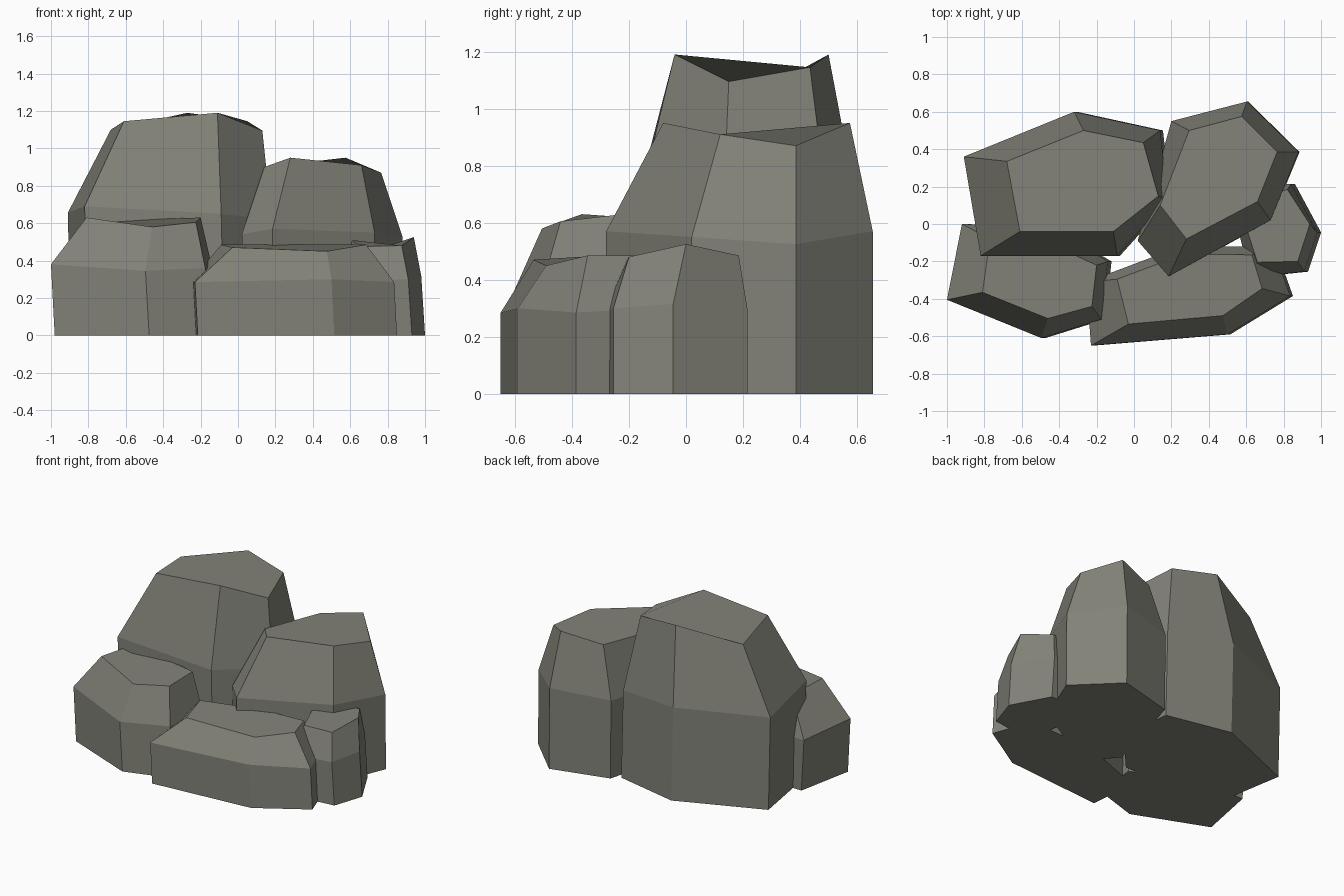
import bpy, bmesh

# One flat stone colour
stone = bpy.data.materials.new("grey_stone")
stone.diffuse_color = (0.225, 0.225, 0.19, 1)


def rock(name, mid, top, shift):
    """Faceted boulder: base ring, shoulder ring and uneven cap ring (counter-clockwise)."""
    bm = bmesh.new()
    base = [(x + shift, y, 0) for x, y, z in mid]
    rings = [[bm.verts.new(p) for p in ring] for ring in (base, mid, top)]
    n = len(mid)
    for low, high in zip(rings, rings[1:]):
        for i in range(n):
            j = (i + 1) % n
            bm.faces.new((low[i], low[j], high[j], high[i]))
    bm.faces.new(rings[0][::-1])
    bm.faces.new(rings[-1])
    bmesh.ops.recalc_face_normals(bm, faces=bm.faces)
    me = bpy.data.meshes.new(name)
    bm.to_mesh(me)
    bm.free()
    me.materials.append(stone)
    bpy.context.collection.objects.link(bpy.data.objects.new(name, me))


# Tall boulder, back left
rock("tall_boulder",
     [(-.82, -.17, .69), (-.09, -.17, .65), (.18, .13, .62),
      (.14, .5, .62), (-.32, .6, .66), (-.91, .36, .655)],
     [(-.61, -.04, 1.145), (-.11, -.04, 1.19), (.13, .15, 1.095),
      (.05, .435, 1.145), (-.27, .5, 1.19), (-.68, .335, 1.1)], .015)

# Medium boulder, back right
rock("right_boulder",
     [(.185, -.28, .57), (.73, .02, .55), (.88, .385, .525),
      (.605, .655, .57), (.2, .55, .55), (.02, -.09, .54)],
     [(.28, -.08, .95), (.66, .12, .91), (.765, .385, .87),
      (.575, .575, .95), (.295, .5, .9), (.14, .1, .9)], .005)

# Low boulder, front left
rock("left_boulder",
     [(-1, -.405, .38), (-.495, -.61, .345), (-.175, -.51, .36),
      (-.14, -.2, .37), (-.45, -.02, .36), (-.92, 0, .36)],
     [(-.81, -.365, .63), (-.46, -.505, .58), (-.225, -.44, .605),
      (-.2, -.22, .63), (-.42, -.12, .6), (-.77, -.08, .61)], .02)

# Long low boulder, front
rock("front_boulder",
     [(-.23, -.65, .285), (.5, -.59, .3), (.835, -.385, .285),
      (.74, -.12, .3), (.25, -.12, .29), (-.255, -.31, .285)],
     [(-.03, -.535, .47), (.475, -.49, .45), (.685, -.345, .485),
      (.63, -.165, .485), (.27, -.16, .47), (-.09, -.295, .485)], .015)

# Small boulder, far right
rock("small_boulder",
     [(.62, -.285, .29), (.91, -.255, .3), (.98, -.045, .315),
      (.84, .215, .3), (.6, .2, .3), (.55, 0, .3)],
     [(.66, -.205, .475), (.875, -.2, .48), (.94, 0, .525),
      (.82, .185, .485), (.68, .15, .49), (.6, -.02, .51)], .02)
